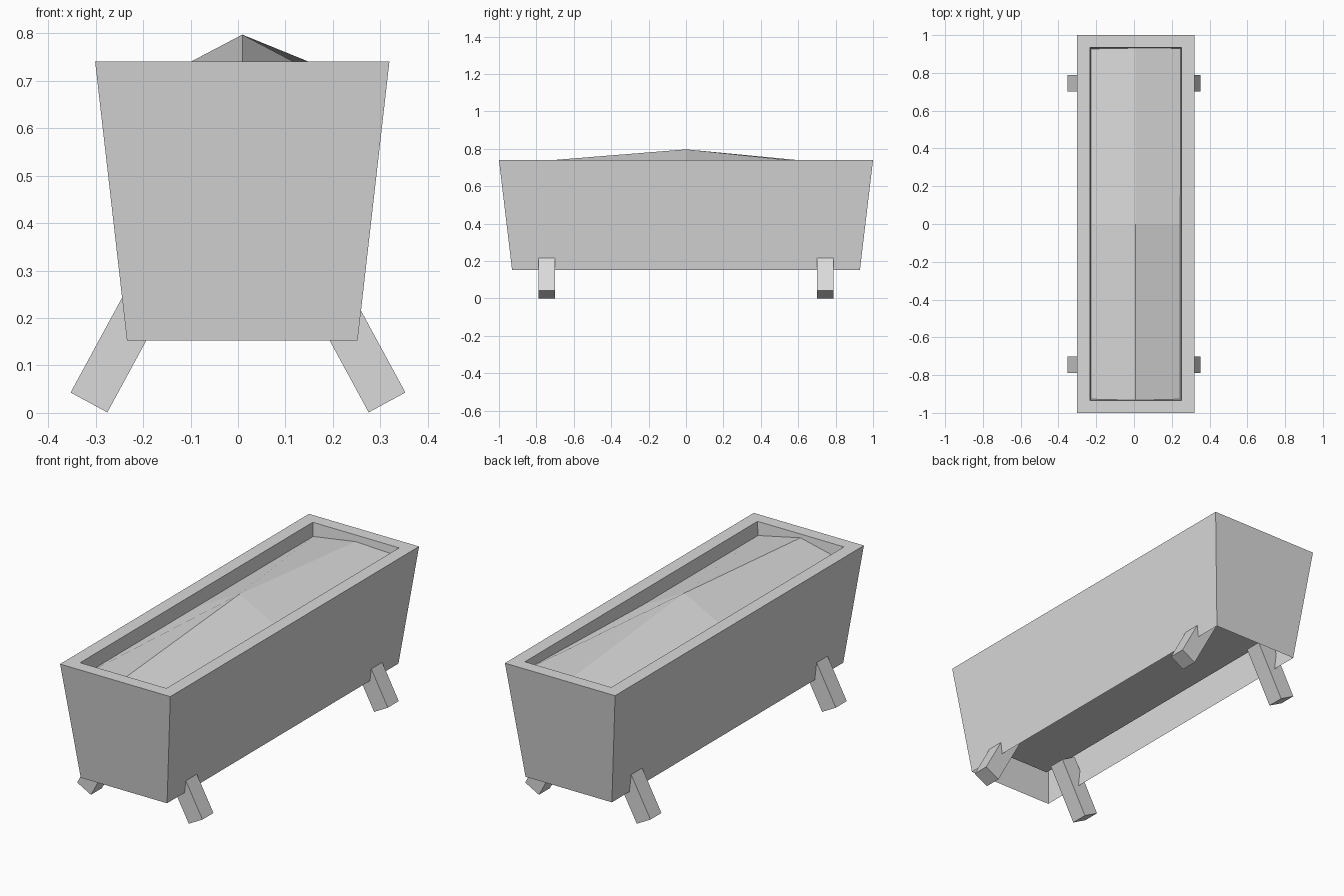
import bpy
import math
from mathutils import Matrix, Vector

cube = bpy.data.objects.get("Cube")
if cube:
    bpy.data.objects.remove(cube, do_unlink=True)

grey = bpy.data.materials.new("plain_grey")
grey.use_nodes = True
grey.diffuse_color = (0.7, 0.7, 0.7, 1)
grey.node_tree.nodes["Principled BSDF"].inputs["Base Color"].default_value = (0.7, 0.7, 0.7, 1)

CX = 0.009                   # the trough sits slightly off the leg centre
BASE, RIM, FLOOR = 0.153, 0.74, 0.29
TAPER_X, TAPER_Y = 0.067 / (RIM - BASE), 0.07 / (RIM - BASE)


def make_object(name, verts, faces):
    mesh = bpy.data.meshes.new(name)
    mesh.from_pydata(verts, [], faces)
    mesh.materials.append(grey)
    obj = bpy.data.objects.new(name, mesh)
    bpy.context.collection.objects.link(obj)
    return obj


def ring(hx, hy, z):
    """Rectangle at height z, narrowed by the taper below the rim."""
    hx -= TAPER_X * (RIM - z)
    hy -= TAPER_Y * (RIM - z)
    return [(CX + sx * hx, sy * hy, z)
            for sx, sy in ((-1, -1), (1, -1), (1, 1), (-1, 1))]


# Tapered trough, open below: outer walls, flat rim, inner walls and floor
rings = [ring(0.31, 1.0, BASE), ring(0.31, 1.0, RIM),
         ring(0.243, 0.935, RIM), ring(0.243, 0.935, FLOOR)]
verts = [v for r in rings for v in r]
faces = [(4 * k + i, 4 * k + (i + 1) % 4, 4 * k + 4 + (i + 1) % 4, 4 * k + 4 + i)
         for k in range(len(rings) - 1) for i in range(4)]
make_object("trough", verts, faces + [(12, 13, 14, 15)])

# Peaked soil: four sloping quads that meet at the apex
edge = [(-1, -1, 0.673), (0, -1, 0.722), (1, -1, 0.673), (1, 0, 0.673),
        (1, 1, 0.70), (0, 1, 0.708), (-1, 1, 0.673), (-1, 0, 0.673)]
soil = [(CX + x * (0.243 - TAPER_X * (RIM - z)), y * (0.935 - TAPER_Y * (RIM - z)), z)
        for x, y, z in edge]
soil.append((CX, 0, 0.797))
make_object("soil_mound", soil,
            [(8, 7, 0, 1), (8, 1, 2, 3), (8, 3, 4, 5), (8, 5, 6, 7)])

# Four splayed square legs
LENGTH, WIDTH = 0.30, 0.088
lean = math.atan2(0.477, 0.879)
for sx, side in ((1, "left"), (-1, "right")):
    for sy, end in ((-1, "front"), (1, "back")):
        box = [(x * WIDTH / 2, y * WIDTH / 2, z * LENGTH)
               for z in (0, 1) for x, y in ((-1, -1), (1, -1), (1, 1), (-1, 1))]
        leg = make_object(f"{end}_{side}_leg", box,
                          [(3, 2, 1, 0), (4, 5, 6, 7)] +
                          [(i, (i + 1) % 4, 4 + (i + 1) % 4, 4 + i) for i in range(4)])
        place = (Matrix.Translation(Vector((sx * 0.314, sy * 0.745, 0.022)))
                 @ Matrix.Rotation(-sx * lean, 4, 'Y'))
        leg.data.transform(place)
